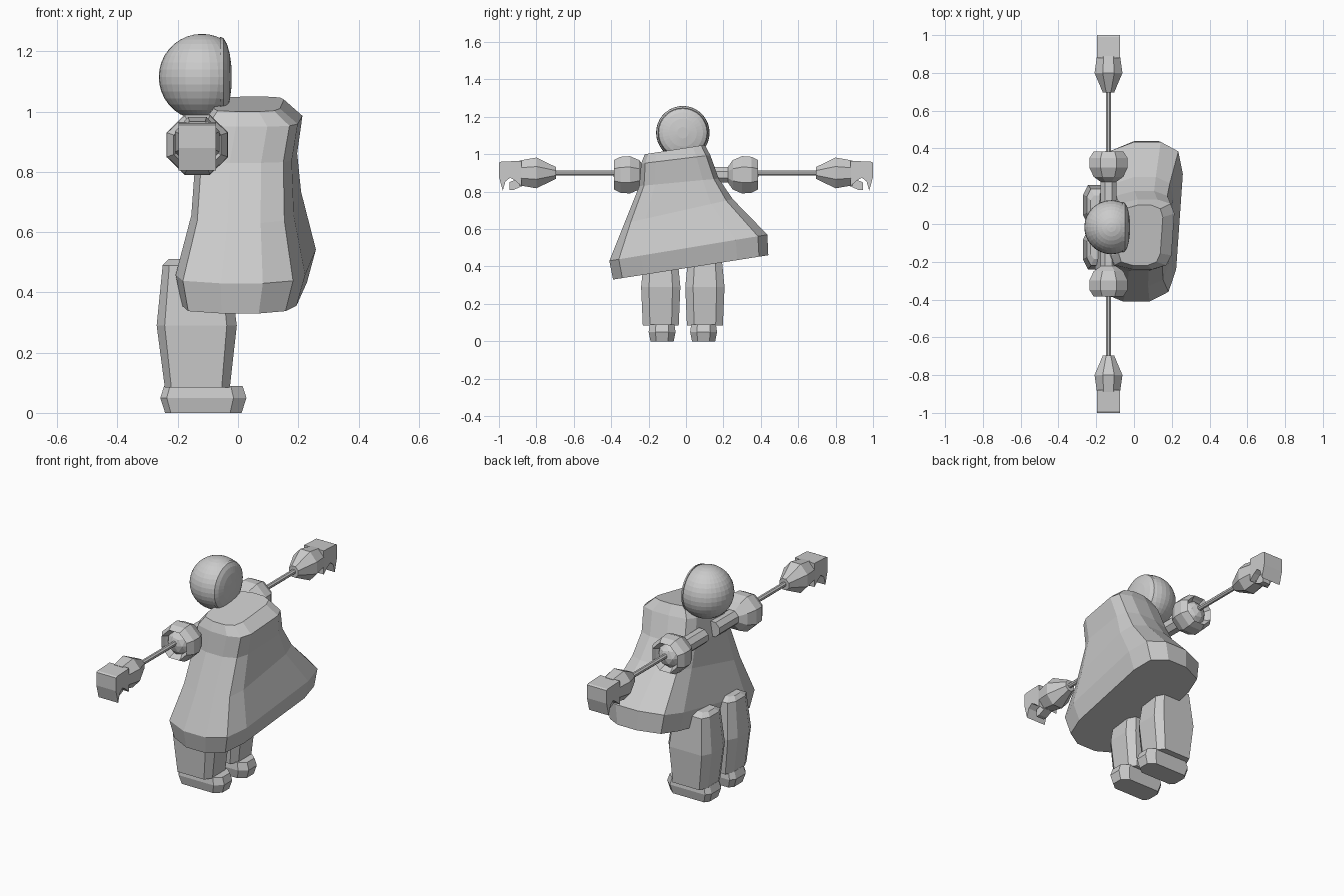
import bpy, bmesh, math
from mathutils import Vector

if "Cube" in bpy.data.objects:
    bpy.data.objects.remove(bpy.data.objects["Cube"])

grey = bpy.data.materials.new("light grey")
grey.diffuse_color = (0.6, 0.6, 0.6, 1)
grey.use_nodes = True
grey.node_tree.nodes["Principled BSDF"].inputs["Base Color"].default_value = grey.diffuse_color


def finish(name, bm):
    bmesh.ops.recalc_face_normals(bm, faces=bm.faces)
    me = bpy.data.meshes.new(name)
    bm.to_mesh(me)
    bm.free()
    me.materials.append(grey)
    ob = bpy.data.objects.new(name, me)
    bpy.context.collection.objects.link(ob)
    return ob


def loft(name, rings):
    """Skin a list of equal-length rings and cap both ends."""
    bm = bmesh.new()
    rows = [[bm.verts.new(p) for p in r] for r in rings]
    n = len(rows[0])
    for a, b in zip(rows, rows[1:]):
        for i in range(n):
            j = (i + 1) % n
            bm.faces.new((a[i], a[j], b[j], b[i]))
    bm.faces.new(rows[0])
    bm.faces.new(rows[-1])
    return finish(name, bm)


def lathe_y(name, s, profile, n=8, x0=-0.135, z0=0.89):
    """Rings around the arm axis; profile holds (distance out, radius x, radius z)."""
    rings = []
    for y, rx, rz in profile:
        ang = [2 * math.pi * (i + 0.5) / n for i in range(n)]
        rings.append([(x0 + rx * math.cos(a), s * y, z0 + rz * math.sin(a)) for a in ang])
    return loft(name, rings)


# leaning bell-shaped body: rounded-rectangle outline through six tilted rings
outline = [(-.25, -1), (.4, -1), (.85, -.88), (1, -.6), (1, .6), (.85, .88),
           (.4, 1), (-.25, 1), (-.85, .88), (-1, .6), (-1, -.6), (-.85, -.88)]
# centre x, half x, then (y, z) at the -y end and the +y end
sections = [(.02, .19, -.39, .33, .44, .46), (.025, .215, -.41, .43, .435, .57),
            (.03, .17, -.33, .63, .25, .76), (.03, .16, -.25, .83, .175, .87),
            (.05, .16, -.24, .95, .13, .995), (.04, .11, -.22, 1.0, .10, 1.05)]
rings = []
for cx, hx, y0, z0, y1, z1 in sections:
    ring = []
    for u, v in outline:
        t = (v + 1) / 2
        y = y0 + (y1 - y0) * t
        ring.append((cx + hx * u + 0.07 * y, y, z0 + (z1 - z0) * t))
    rings.append(ring)
loft("body", rings)

# head ball, cut where the face plate sits
HEAD = Vector((-.12, -.017, 1.115))
bm = bmesh.new()
bmesh.ops.create_uvsphere(bm, u_segments=32, v_segments=18, radius=.143)
bmesh.ops.translate(bm, verts=bm.verts, vec=HEAD)
cut = bmesh.ops.bisect_plane(bm, geom=bm.verts[:] + bm.edges[:] + bm.faces[:],
                             plane_co=(-.06, 0, 0), plane_no=(1, 0, 0), clear_outer=True)
bmesh.ops.contextual_create(bm, geom=[e for e in cut["geom_cut"] if isinstance(e, bmesh.types.BMEdge)])
finish("head", bm)

# shallow domed face plate
rings = []
for x, r in [(-.06, .134), (-.048, .129), (-.036, .108), (-.027, .075), (-.021, .03)]:
    rings.append([(x, HEAD.y + r * math.cos(2 * math.pi * i / 32),
                   HEAD.z + r * math.sin(2 * math.pi * i / 32)) for i in range(32)])
loft("face_plate", rings)

# curled hand outline (distance out, z)
hand = [(.88, .83), (.88, .965), (.99, .96), (1.0, .955), (1.0, .88), (.98, .805),
        (.965, .855), (.94, .875), (.915, .86)]

for s, side in ((-1, "right"), (1, "left")):
    # arm, shoulder cup and ball
    lathe_y("upper_arm_" + side, s, [(.05, .045, .045), (.25, .045, .045)])
    lathe_y("shoulder_cup_" + side, s, [(.22, .04, .04), (.25, .085, .085), (.30, .11, .108),
                                        (.35, .108, .104), (.385, .085, .085),
                                        (.365, .075, .075), (.33, .05, .05)])
    bm = bmesh.new()
    bmesh.ops.create_icosphere(bm, subdivisions=2, radius=.075)
    bmesh.ops.translate(bm, verts=bm.verts, vec=(-.135, s * .315, .89))
    finish("shoulder_ball_" + side, bm)
    lathe_y("forearm_rod_" + side, s, [(.33, .014, .014), (.72, .014, .014)], z0=.9)
    # flared cuff, then the curled hand and thumb
    lathe_y("cuff_" + side, s, [(.695, .032, .034), (.80, .08, .089),
                                (.89, .066, .072)], z0=.9)
    loft("hand_" + side, [[(x, s * y, z) for y, z in hand] for x in (-.197, -.073)])
    thumb = [(.875, .83), (.92, .81), (.945, .81), (.945, .85), (.875, .88)]
    loft("thumb_" + side, [[(x, s * y, z) for y, z in thumb] for x in (-.16, -.11)])

    # leg: flat-sided with chamfered corners, widest at mid height
    ly = -.017 + s * .118
    oct_ = [(-1, -.5), (-.8, -1), (.75, -1), (1, -.6), (1, .6), (.75, 1), (-.8, 1), (-1, .5)]
    loft("leg_" + side, [[(cx + hx * u, ly + hy * v, z) for u, v in oct_]
                         for cx, hx, hy, z in [(-.135, .108, .096, .085), (-.137, .133, .105, .29),
                                               (-.14, .11, .085, .49), (-.14, .09, .05, .51)]])

    # foot block
    fy = -.017 + s * .111
    plan = [(-1, -.6), (-.85, -1), (.7, -1), (1, -.5), (1, .5), (.7, 1), (-.85, 1), (-1, .6)]
    loft("foot_" + side, [[(cx + hx * u, fy + hy * v, z) for u, v in plan]
                          for cx, hx, hy, z in [(-.115, .127, .062, 0), (-.115, .143, .072, .05),
                                                (-.115, .13, .066, .09)]])
